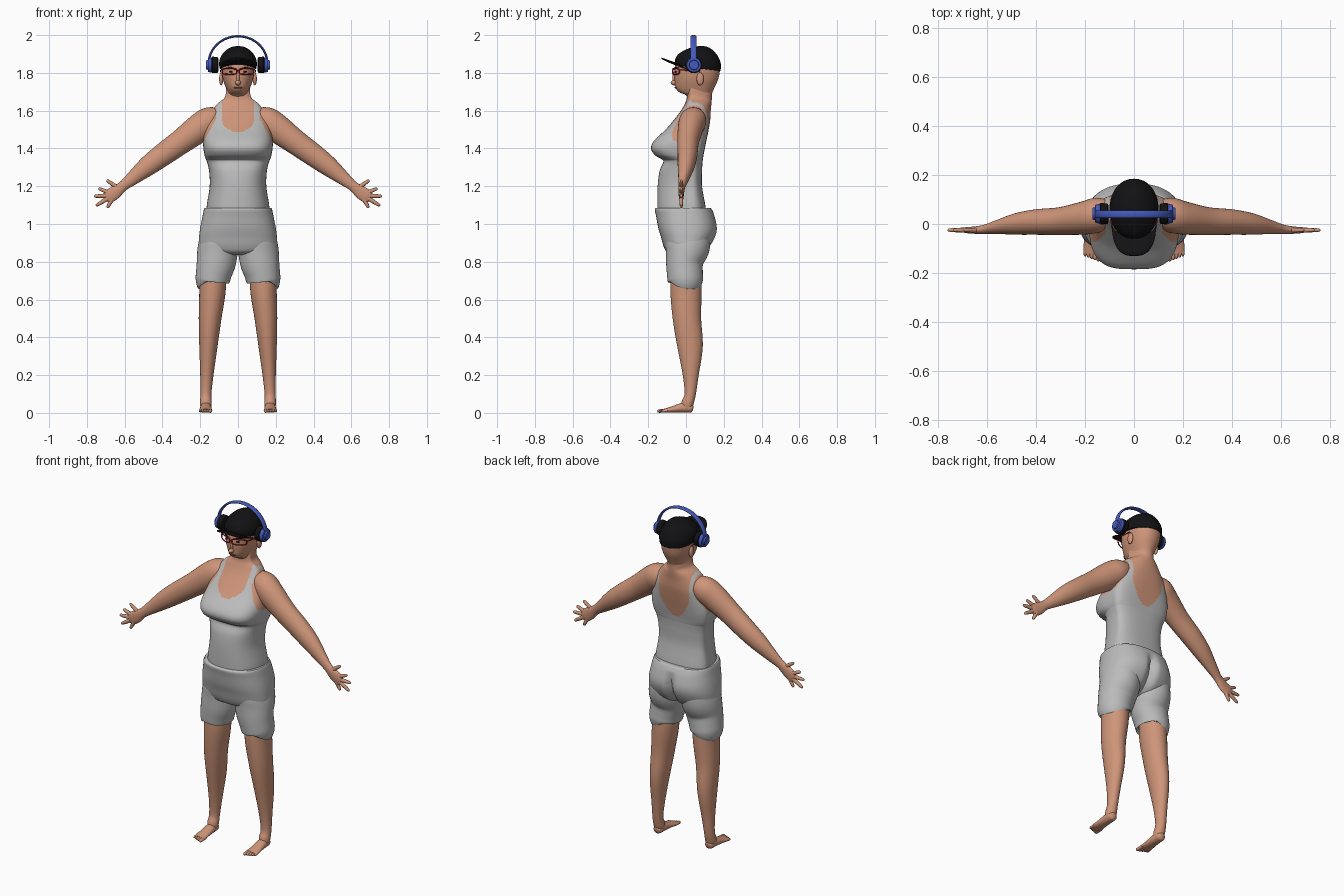
import bpy, bmesh, math
from mathutils import Vector


def material(name, rgb):
    m = bpy.data.materials.new(name)
    m.diffuse_color = (*rgb, 1)
    return m


SKIN = material("skin", (0.62, 0.30, 0.19))
GREY = material("grey_cloth", (0.50, 0.50, 0.50))
BLACK = material("black", (0.006, 0.006, 0.007))
BLUE = material("blue", (0.06, 0.10, 0.50))
RED = material("red", (0.50, 0.01, 0.025))
LIP = material("lip_brown", (0.25, 0.07, 0.05))


def finish(name, bm, mats):
    bmesh.ops.recalc_face_normals(bm, faces=bm.faces)
    me = bpy.data.meshes.new(name)
    bm.to_mesh(me)
    bm.free()
    for m in mats:
        me.materials.append(m)
    for p in me.polygons:
        p.use_smooth = True
    me.set_sharp_from_angle(angle=0.8)
    ob = bpy.data.objects.new(name, me)
    bpy.context.collection.objects.link(ob)
    return ob


def skin_rings(name, rings, mats):
    """Join closed rings of points into a capped surface."""
    bm = bmesh.new()
    vs = [[bm.verts.new(p) for p in r] for r in rings]
    n = len(vs[0])
    for a, b in zip(vs, vs[1:]):
        for i in range(n):
            j = (i + 1) % n
            bm.faces.new((a[i], a[j], b[j], b[i]))
    bm.faces.new(vs[0])
    bm.faces.new(vs[-1])
    return finish(name, bm, mats)


def smooth_rows(rows, k):
    """Catmull-Rom interpolation of rows of numbers, k steps per span."""
    out = []
    for i in range(len(rows) - 1):
        p0, p1 = rows[max(i - 1, 0)], rows[i]
        p2, p3 = rows[i + 1], rows[min(i + 2, len(rows) - 1)]
        for s in range(k):
            t = s / k
            out.append([0.5 * (2 * b + (c - a) * t + (2 * a - 5 * b + 4 * c - d) * t * t
                               + (3 * b - a - 3 * c + d) * t ** 3)
                        for a, b, c, d in zip(p0, p1, p2, p3)])
    return out + [list(rows[-1])]


def power(v, e):
    return math.copysign(abs(v) ** e, v)


def loft(name, rows, mats, cy, k=6, seg=64, post=None):
    """Horizontal superellipse rings: (z, half width, front y, back y, exponent)."""
    rings = []
    for z, hw, yf, yb, n in smooth_rows(rows, k):
        ring = []
        for i in range(seg):
            a = math.tau * i / seg
            s = power(math.sin(a), 2 / n)
            p = (hw * power(math.cos(a), 2 / n), cy + s * ((yb - cy) if s > 0 else (cy - yf)), z)
            ring.append(post(*p) if post else p)
        rings.append(ring)
    return skin_rings(name, rings, mats)


def tube(name, pts, mat, side=1, ref=(0, 1, 0), k=5, seg=20):
    """Elliptical tube along a path: (x, y, z, radius across, radius along ref)."""
    rows = smooth_rows(pts, k)
    cs = [Vector((r[0] * side, r[1], r[2])) for r in rows]
    rings = []
    for i, r in enumerate(rows):
        t = (cs[min(i + 1, len(cs) - 1)] - cs[max(i - 1, 0)]).normalized()
        v = Vector(ref)
        v = (v - t * v.dot(t)).normalized()
        u = t.cross(v)
        rings.append([cs[i] + u * r[3] * math.cos(math.tau * j / seg)
                      + v * r[4] * math.sin(math.tau * j / seg) for j in range(seg)])
    return skin_rings(name, rings, [mat])


def ball(name, loc, size, mat):
    bm = bmesh.new()
    bmesh.ops.create_uvsphere(bm, u_segments=20, v_segments=12, radius=1)
    for v in bm.verts:
        v.co = Vector([c * s + o for c, s, o in zip(v.co, size, loc)])
    return finish(name, bm, [mat])


# Torso with tank top coloured by neckline and armhole rules
torso = loft("torso", [
    (1.04, .168, -.150, .110, 2.4), (1.10, .165, -.152, .102, 2.4), (1.20, .150, -.150, .085, 2.4),
    (1.28, .153, -.140, .085, 2.5), (1.33, .165, -.120, .088, 2.6), (1.345, .171, -.132, .09, 2.8),
    (1.365, .177, -.165, .093, 3.1), (1.40, .183, -.185, .10, 3.2), (1.44, .185, -.170, .108, 3.0),
    (1.50, .178, -.108, .12, 2.6), (1.55, .165, -.065, .128, 2.4), (1.60, .138, -.027, .131, 2.2),
    (1.64, .105, -.005, .135, 2.1), (1.67, .070, .005, .137, 2), (1.72, .062, .005, .138, 2)],
    [SKIN, GREY], .03, k=9, seg=144)


def is_tank(c):
    a, front = abs(c.x), c.y < .03
    low, win, deep = (1.485, .085, .05) if front else (1.37, .10, .12)
    if c.z > 1.655:
        return False
    if c.z > low and a < win * min(1, (c.z - low) / deep) ** .5:
        return False
    arm = .115 + .075 * max(0, min(1, (1.56 - c.z) / .14))
    return not (c.z > 1.42 and a > arm)


for p in torso.data.polygons:
    p.material_index = int(is_tank(p.center))

# Shorts: pelvis with a soft cleft at the back, then two legs
def cleft(x, y, z):
    if y > 0:
        y -= .035 * math.exp(-(x / .022) ** 2) * max(0, min(1, (1.06 - z) / .08))
    return (x, y, z)


loft("shorts_pelvis", [
    (.835, .10, -.06, .05, 2), (.85, .17, -.10, .085, 2.2), (.88, .205, -.118, .125, 2.3),
    (.93, .206, -.132, .155, 2.4), (.98, .200, -.147, .166, 2.4), (1.04, .188, -.158, .153, 2.4),
    (1.075, .181, -.165, .138, 2.4), (1.085, .176, -.158, .13, 2.4)],
    [GREY], .0, k=6, seg=96, post=cleft)

for s, side in ((1, "left"), (-1, "right")):
    tube(side + "_shorts_leg", [
        (.135, -.003, .693, .082, .085), (.135, -.003, .70, .09, .093), (.128, -.006, .74, .095, .095),
        (.115, -.007, .80, .104, .099), (.106, .008, .88, .106, .118), (.10, .01, .96, .09, .11),
        (.09, .0, 1.0, .06, .06)], GREY, s, seg=40)
    # Legs and feet
    tube(side + "_leg", [
        (.135, 0, .78, .072, .08), (.135, 0, .65, .070, .083), (.148, .005, .50, .060, .075),
        (.157, .022, .35, .048, .067), (.165, .025, .20, .035, .042), (.170, .022, .10, .029, .030),
        (.170, .008, .05, .031, .032), (.17, .005, .02, .026, .025)], SKIN, s, seg=32)
    tube(side + "_foot", [
        (.170, .038, .022, .008, .012), (.170, .028, .024, .024, .022), (.170, -.01, .028, .029, .027),
        (.171, -.06, .02, .032, .019), (.172, -.10, .0135, .035, .0125), (.172, -.122, .011, .030, .009)],
        SKIN, s, ref=(0, 0, 1))
    for i in range(5):
        x, r, tip = .146 + .0135 * i, .0095 - .0007 * i, -.152 + .005 * i
        tube(f"{side}_toe_{i + 1}", [(x, -.10, .012, r, r), (x, tip + .01, .0095, r, r),
             (x, tip, .008, r * .4, r * .4)], SKIN, s, ref=(0, 0, 1), k=3, seg=10)
    # Arms and hands
    tube(side + "_arm", [
        (.09, .045, 1.575, .045, .05), (.145, .038, 1.55, .072, .07), (.20, .025, 1.512, .076, .068),
        (.30, .012, 1.437, .066, .057), (.40, .008, 1.365, .060, .052), (.48, .0, 1.305, .052, .044),
        (.56, -.013, 1.24, .036, .028), (.61, -.022, 1.20, .027, .019), (.65, -.025, 1.168, .035, .015),
        (.685, -.025, 1.145, .035, .012), (.70, -.025, 1.137, .022, .007)], SKIN, s, seg=32)
    for i, (bx, bz, tx, tz) in enumerate([(.635, 1.19, .695, 1.232), (.68, 1.165, .738, 1.188),
                                          (.69, 1.15, .762, 1.147), (.69, 1.135, .752, 1.097),
                                          (.665, 1.135, .692, 1.085)]):
        row = [(bx + (tx - bx) * t, -.025, bz + (tz - bz) * t, r, r * .9)
               for t, r in ((0, .012), (.5, .0105), (.9, .008), (1, .003))]
        tube(f"{side}_finger_{i + 1}", row, SKIN, s, k=3, seg=10)

# Head and face
loft("head", [
    (1.66, .062, .02, .137, 2), (1.685, .058, -.005, .138, 2), (1.697, .056, -.035, .14, 2),
    (1.72, .064, -.055, .15, 2.1), (1.76, .078, -.060, .168, 2.2), (1.80, .086, -.062, .178, 2.2),
    (1.84, .089, -.058, .180, 2.2), (1.88, .084, -.045, .172, 2.1), (1.915, .055, .0, .14, 2),
    (1.925, .02, .05, .1, 2)], [SKIN], .06)
ball("nose", (0, -.060, 1.748), (.015, .021, .014), SKIN)
ball("nose_bridge", (0, -.058, 1.775), (.009, .014, .033), SKIN)
ball("mouth", (0, -.053, 1.722), (.024, .008, .005), LIP)
for s, side in ((1, "left"), (-1, "right")):
    ball(side + "_ear", (.089 * s, .075, 1.768), (.011, .019, .034), SKIN)
    ball(side + "_eye", (.035 * s, -.053, 1.806), (.013, .005, .005), BLACK)
    tube(side + "_eyebrow", [(.014, -.063, 1.818, .003, .003), (.035, -.058, 1.827, .004, .003),
                             (.060, -.040, 1.826, .002, .003)], BLACK, s, k=3, seg=8)
    # Glasses
    rim = []
    for i in range(25):
        a = math.tau * i / 24
        x = .045 + .038 * power(math.cos(a), .55)
        rim.append((x, -.070 + 5 * x * x, 1.808 + .016 * power(math.sin(a), .55), .0033, .0033))
    tube(side + "_glasses_rim", rim, RED, s, k=1, seg=8)
    tube(side + "_glasses_temple", [(.083, -.035, 1.815, .003, .003), (.092, .0, 1.814, .003, .003),
                                    (.092, .075, 1.806, .003, .003)], RED, s, ref=(0, 0, 1), k=3, seg=8)
    # Headphone cups
    for part, mat, prof in (
            ("cushion", BLACK, ((.104, .034), (.108, .042), (.136, .044), (.140, .038))),
            ("cup", BLUE, ((.137, .036), (.140, .041), (.158, .037), (.160, .026), (.169, .024)))):
        tube(f"{side}_headphone_{part}", [(x, .042, 1.842, r, r) for x, r in prof], mat, s, k=1, seg=32)
tube("glasses_bridge", [(-.008, -.071, 1.812, .003, .003), (.008, -.071, 1.812, .003, .003)],
     RED, ref=(0, 0, 1), k=1, seg=8)

# Headphone band
tube("headphone_band", [(.155 * math.cos(math.pi * i / 32), .04, 1.85 + .144 * math.sin(math.pi * i / 32),
                         .006, .016) for i in range(33)], BLUE, k=2, seg=16)

# Cap dome, lower at the back, and its brim
loft("cap_dome", [
    (1.825, .092, -.052, .176, 2.1), (1.828, .098, -.058, .183, 2.1), (1.86, .099, -.058, .184, 2.1),
    (1.895, .086, -.040, .168, 2), (1.925, .057, .005, .138, 2), (1.938, .030, .045, .112, 2),
    (1.942, .006, .078, .09, 2)], [BLACK], .06,
    post=lambda x, y, z: (x, y, z - (y - .06) * .12 * max(0, (1.942 - z) / .117)))

bm = bmesh.new()
rows = []
for t in range(5):
    row = []
    for i in range(33):
        a = math.pi * i / 32
        x = .09 * power(math.cos(a), .75)
        y = .01 - (.055 + .085 * t / 4) * math.sin(a) ** .75
        row.append(bm.verts.new((x, y, 1.850 + (-.05 - y) * .35 - 1.2 * x * x)))
    rows.append(row)
for a, b in zip(rows, rows[1:]):
    for i in range(32):
        bm.faces.new((a[i], a[i + 1], b[i + 1], b[i]))
bmesh.ops.remove_doubles(bm, verts=bm.verts, dist=1e-5)
brim = finish("cap_brim", bm, [BLACK])
mod = brim.modifiers.new("thickness", "SOLIDIFY")
mod.thickness = .006
mod.offset = 0
